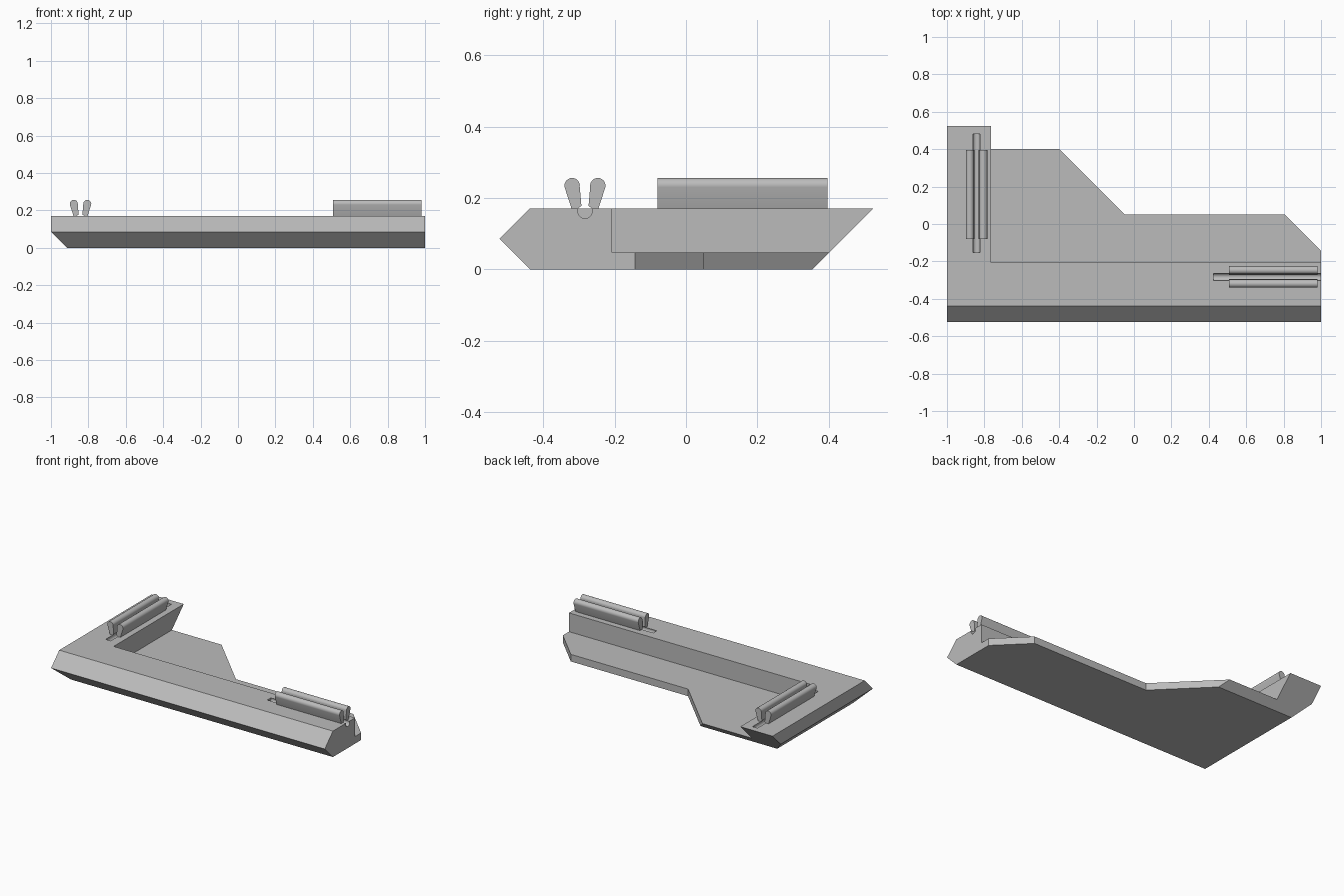
import bpy, bmesh, math
from mathutils import Vector

cube = bpy.data.objects.get("Cube")
if cube:
    bpy.data.objects.remove(cube, do_unlink=True)

grey = bpy.data.materials.new("light grey")
grey.use_nodes = True
colour = (0.5, 0.5, 0.5, 1)
grey.diffuse_color = colour
for node in grey.node_tree.nodes:
    if node.type == 'BSDF_PRINCIPLED':
        node.inputs["Base Color"].default_value = colour

TOP, MID, DECK = 0.171, 0.0855, 0.047


def prism(name, points, offset, cuts=()):
    """Extrude a closed outline by offset, then trim it with planes."""
    bm = bmesh.new()
    face = bm.faces.new([bm.verts.new(p) for p in points])
    ext = bmesh.ops.extrude_face_region(bm, geom=[face], use_keep_orig=True)
    moved = [v for v in ext["geom"] if isinstance(v, bmesh.types.BMVert)]
    bmesh.ops.translate(bm, verts=moved, vec=offset)
    for co, normal in cuts:
        geom = bm.verts[:] + bm.edges[:] + bm.faces[:]
        bmesh.ops.bisect_plane(bm, geom=geom, plane_co=co,
                               plane_no=Vector(normal).normalized(),
                               clear_outer=True, dist=1e-5)
        rim = [e for e in bm.edges if e.is_boundary]
        bmesh.ops.holes_fill(bm, edges=rim, sides=0)
    bmesh.ops.recalc_face_normals(bm, faces=bm.faces[:])
    mesh = bpy.data.meshes.new(name)
    bm.to_mesh(mesh)
    bm.free()
    mesh.materials.append(grey)
    obj = bpy.data.objects.new(name, mesh)
    bpy.context.collection.objects.link(obj)
    return obj


def activate(obj):
    bpy.ops.object.select_all(action='DESELECT')
    obj.select_set(True)
    bpy.context.view_layer.objects.active = obj


def carve(obj, cutter):
    mod = obj.modifiers.new("carve", 'BOOLEAN')
    mod.operation, mod.object, mod.solver = 'DIFFERENCE', cutter, 'EXACT'
    activate(obj)
    bpy.ops.object.modifier_apply(modifier=mod.name)
    bpy.data.objects.remove(cutter, do_unlink=True)


def along(axis, centre, profile, start, end):
    """Place a (side, height) profile across a run along x or y."""
    if axis == 'x':
        return [(start, centre + u, z) for u, z in profile], (end - start, 0, 0)
    return [(centre + u, start, z) for u, z in profile], (0, end - start, 0)


def arc(u, z, r, a0, a1, n):
    angles = [math.radians(a0 + (a1 - a0) * i / n) for i in range(n + 1)]
    return [(u + r * math.cos(a), z + r * math.sin(a)) for a in angles]


# Hull: bevelled outline block
outline = [(-1, -0.525), (1, -0.525), (1, -0.143), (0.807, 0.05),
           (-0.05, 0.05), (-0.525, 0.525), (-1, 0.525)]
hull = prism("hull", [(x, y, 0) for x, y in outline], (0, 0, TOP), [
    ((0, -0.523, MID), (0, -1, 1)),     # upper front slope
    ((0, -0.523, MID), (0, -1, -1)),    # lower front slope
    ((-1, 0, MID), (-1, 0, -1)),        # lower side slope
    ((0, 0.525, TOP), (0, 1, -1)),      # back undercut
])

# Lowered deck behind the two raised walls
recess = [(-0.764, -0.207, DECK), (1.1, -0.207, DECK),
          (1.1, 0.7, DECK), (-0.764, 0.7, DECK)]
carve(hull, prism("recess_cutter", recess, (0, 0, 0.3)))

# Grooves and paired fins on each wall: axis, centre, groove run, fin run
rails = [("front", 'x', -0.283, (0.425, 1.1), (0.507, 0.98)),
         ("side", 'y', -0.842, (-0.153, 0.482), (-0.08, 0.396))]
groove = arc(0, 0.163, 0.0203, 0, 345, 23)
fin = [(0.0187, TOP), (0.038, TOP)] + arc(0.036, 0.2345, 0.0215, -12, 188, 14) \
    + [(0.01, 0.178)]

for name, axis, centre, cut_run, fin_run in rails:
    carve(hull, prism(name + "_groove_cutter", *along(axis, centre, groove, *cut_run)))
    for label, side in (("inner", 1), ("outer", -1)):
        profile = [(u * side, z) for u, z in fin]
        obj = prism(f"{name}_{label}_fin", *along(axis, centre, profile, *fin_run))
        activate(obj)
        bpy.ops.object.shade_smooth_by_angle(angle=math.radians(30))

activate(hull)
bpy.ops.object.shade_smooth_by_angle(angle=math.radians(25))
